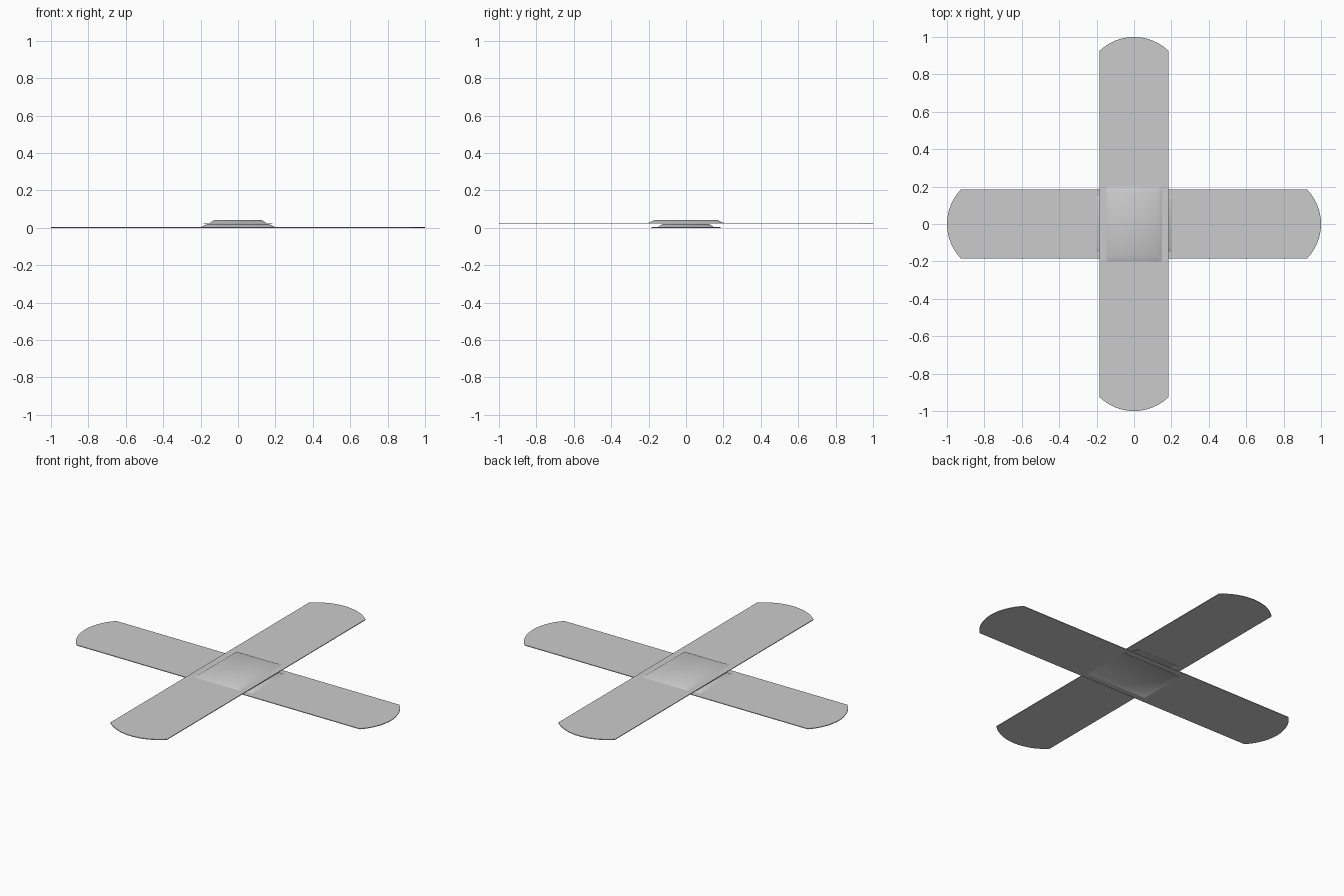
import bpy, bmesh, math

if "Cube" in bpy.data.objects:
    bpy.data.objects.remove(bpy.data.objects["Cube"])

LENGTH, HALF_W, SHOULDER = 1.0, 0.185, 0.925   # strip half length, half width, start of rounded end
THICK, PAD_H = 0.004, 0.016                    # sheet thickness, height of padded centre
XS = [-SHOULDER, -0.2, -0.165, 0.165, 0.2, SHOULDER]
YS = [-HALF_W, -0.15, -0.125, 0.125, 0.15, HALF_W]


def bandage(name, top_z, angle):
    bm = bmesh.new()
    # flat strip with a raised pad in the middle
    rows = [[bm.verts.new((x, y, PAD_H if abs(x) < 0.17 and abs(y) < 0.13 else 0))
             for y in YS] for x in XS]
    for i in range(5):
        for j in range(5):
            f = bm.faces.new((rows[i][j], rows[i + 1][j], rows[i + 1][j + 1], rows[i][j + 1]))
            f.smooth = 1 <= i <= 3 and 1 <= j <= 3
    # rounded ends
    sag = LENGTH - SHOULDER
    radius = (HALF_W ** 2 + sag ** 2) / (2 * sag)
    sweep = math.asin(HALF_W / radius)
    n = 16
    for side, row in ((1, rows[-1]), (-1, rows[0])):
        arc = []
        for k in range(1, n):
            a = sweep * (1 - 2 * k / n)
            arc.append(bm.verts.new((side * (LENGTH - radius + radius * math.cos(a)),
                                     radius * math.sin(a), 0)))
        bm.faces.new(row + arc)
    bmesh.ops.recalc_face_normals(bm, faces=bm.faces)
    up = sum(f.normal.z * f.calc_area() for f in bm.faces)
    if up < 0:
        bmesh.ops.reverse_faces(bm, faces=bm.faces)

    mesh = bpy.data.meshes.new(name)
    bm.to_mesh(mesh)
    bm.free()
    obj = bpy.data.objects.new(name, mesh)
    bpy.context.collection.objects.link(obj)
    obj.location.z = top_z
    obj.rotation_euler.z = angle
    # thin sheet, hollow beneath the pad
    mod = obj.modifiers.new("thickness", 'SOLIDIFY')
    mod.thickness = THICK
    mod.offset = -1


bandage("lower_bandage", THICK, 0)
bandage("upper_bandage", 0.027, math.pi / 2)
